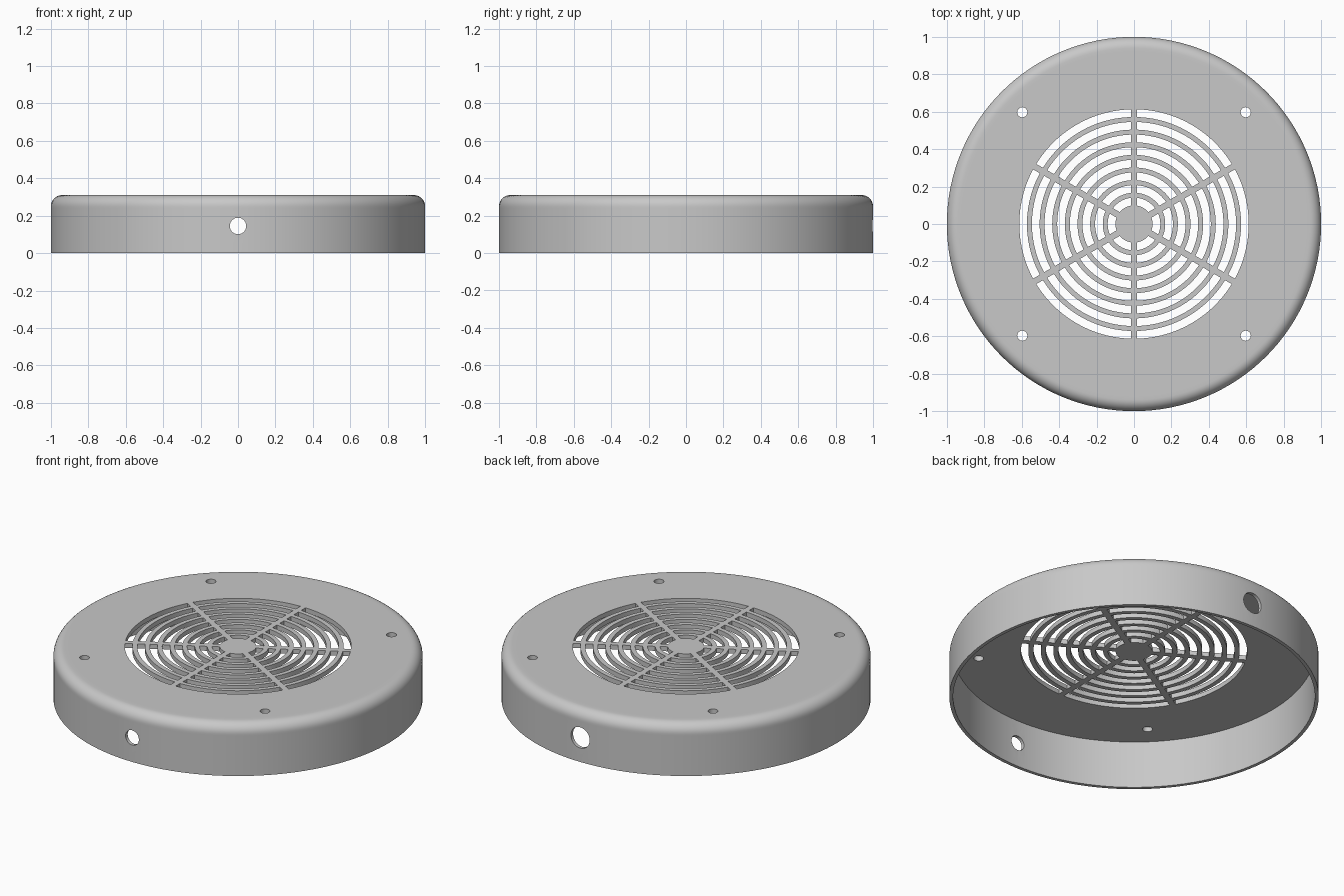
import bpy, bmesh, math
from mathutils import Matrix, Vector

if "Cube" in bpy.data.objects:
    bpy.data.objects.remove(bpy.data.objects["Cube"])

HEIGHT, WALL, CAP, FILLET = 0.31, 0.02, 0.027, 0.06
SEGMENTS = 128

grey = bpy.data.materials.new("light grey")
grey.diffuse_color = (0.58, 0.58, 0.58, 1)
grey.use_nodes = True
grey.node_tree.nodes["Principled BSDF"].inputs["Base Color"].default_value = grey.diffuse_color


def make_object(name, bm):
    bmesh.ops.recalc_face_normals(bm, faces=bm.faces[:])
    mesh = bpy.data.meshes.new(name)
    bm.to_mesh(mesh)
    bm.free()
    obj = bpy.data.objects.new(name, mesh)
    bpy.context.collection.objects.link(obj)
    return obj


def lathe(bm, profile):
    """Revolve (radius, z) points around z; both ends are closed with a disc."""
    rings = []
    for r, z in profile:
        rings.append([bm.verts.new((r * math.cos(a), r * math.sin(a), z))
                      for a in (2 * math.pi * i / SEGMENTS for i in range(SEGMENTS))])
    for lower, upper in zip(rings, rings[1:]):
        for i in range(SEGMENTS):
            j = (i + 1) % SEGMENTS
            bm.faces.new((lower[i], lower[j], upper[j], upper[i]))
    bm.faces.new(rings[0])
    bm.faces.new(rings[-1])


def add_drill(bm, radius, depth, matrix):
    bmesh.ops.create_cone(bm, cap_ends=True, segments=32, radius1=radius,
                          radius2=radius, depth=depth, matrix=matrix)


def add_slot(bm, inner, outer, middle, half_bar):
    """Arc-shaped prism between two spokes, its ends parallel to the spokes."""
    steps = 14
    outline = []
    for r, direction in ((inner, 1), (outer, -1)):
        half = math.pi / 6 - math.asin(half_bar / r)
        for i in range(steps + 1):
            a = middle + direction * half * (2 * i / steps - 1)
            outline.append((r * math.cos(a), r * math.sin(a)))
    low = [bm.verts.new((x, y, HEIGHT - 0.1)) for x, y in outline]
    high = [bm.verts.new((x, y, HEIGHT + 0.1)) for x, y in outline]
    bm.faces.new(low)
    bm.faces.new(high)
    for i in range(len(low)):
        j = (i + 1) % len(low)
        bm.faces.new((low[i], low[j], high[j], high[i]))


# Hollow round cover with a rounded upper edge
profile = [(0.9, HEIGHT - CAP), (1 - WALL, HEIGHT - CAP), (1 - WALL, 0), (1, 0),
           (1, HEIGHT - FILLET - 0.01)]
for i in range(9):
    a = math.pi / 2 * i / 8
    profile.append((1 - FILLET + FILLET * math.cos(a),
                    HEIGHT - FILLET + FILLET * math.sin(a)))
profile.append((0.92, HEIGHT))
bm = bmesh.new()
lathe(bm, profile)
cover = make_object("vented_cover", bm)

# Cutters: grille slots, screw holes, front and back cable holes
bm = bmesh.new()
for ring in range(8):
    outer = 0.613 - 0.0675 * ring
    for sector in range(6):
        add_slot(bm, outer - 0.041, outer, math.radians(60 * sector), 0.017)
for x in (-0.597, 0.597):
    for y in (-0.597, 0.597):
        add_drill(bm, 0.027, 0.2, Matrix.Translation((x, y, HEIGHT)))
for y, radius in ((-1, 0.044), (1, 0.062)):
    add_drill(bm, radius, 0.3,
              Matrix.Translation((0, y, 0.145)) @ Matrix.Rotation(math.pi / 2, 4, 'X'))
cutter = make_object("hole_cutter", bm)
cutter.hide_render = True

# Cut all openings and keep the result as a plain mesh
cut = cover.modifiers.new("openings", 'BOOLEAN')
cut.operation = 'DIFFERENCE'
cut.solver = 'EXACT'
cut.object = cutter
bpy.context.view_layer.update()
result = bpy.data.meshes.new_from_object(
    cover.evaluated_get(bpy.context.evaluated_depsgraph_get()))
cover.modifiers.clear()
cover.data = result
bpy.data.objects.remove(cutter)

cover.data.materials.clear()
cover.data.materials.append(grey)
bpy.context.view_layer.objects.active = cover
cover.select_set(True)
bpy.ops.object.shade_smooth_by_angle(angle=math.radians(30))
